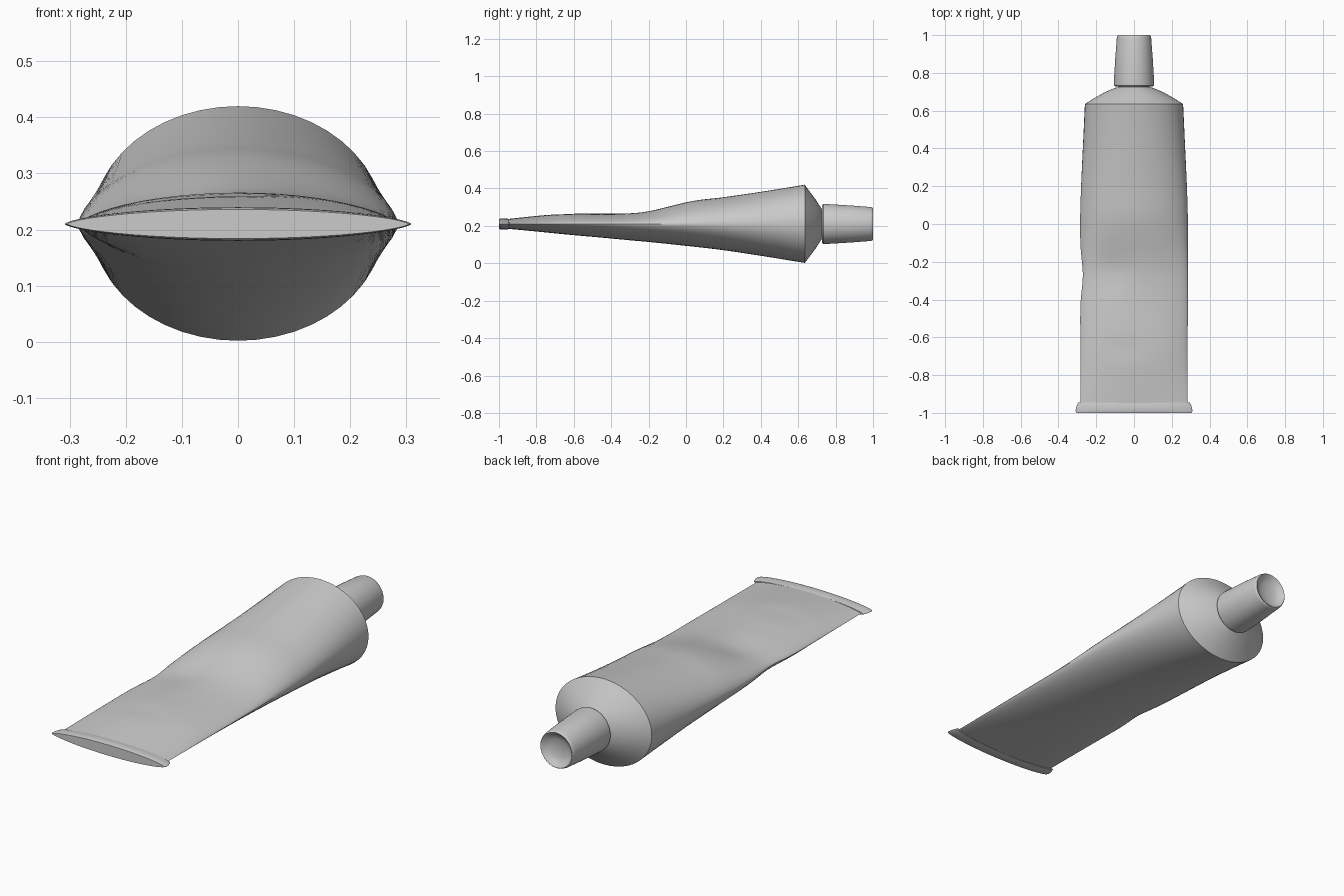
import bpy, bmesh
from math import sin, cos, pi, exp, radians

if "Cube" in bpy.data.objects:
    bpy.data.objects.remove(bpy.data.objects["Cube"])

CZ = 0.21      # height of the tube axis
SIDES = 48


def section(y, w, up, down, p):
    """Closed section: p=1 is an ellipse, larger p a pointed lens."""
    pts = []
    for i in range(SIDES):
        a = 2 * pi * i / SIDES
        s = sin(a)
        h = abs(s) ** p
        pts.append([w * cos(a), y, CZ + (up * h if s >= 0 else -down * h)])
    return pts


def loft(name, rings, angle=35):
    bm = bmesh.new()
    loops = [[bm.verts.new(c) for c in r] for r in rings]
    for a, b in zip(loops, loops[1:]):
        for i in range(SIDES):
            j = (i + 1) % SIDES
            bm.faces.new((a[i], a[j], b[j], b[i]))
    bm.faces.new(loops[0])
    bm.faces.new(loops[-1])
    bmesh.ops.recalc_face_normals(bm, faces=bm.faces)
    me = bpy.data.meshes.new(name)
    bm.to_mesh(me)
    bm.free()
    ob = bpy.data.objects.new(name, me)
    bpy.context.collection.objects.link(ob)
    bpy.ops.object.select_all(action='DESELECT')
    ob.select_set(True)
    bpy.context.view_layer.objects.active = ob
    bpy.ops.object.shade_smooth_by_angle(angle=radians(angle))
    return ob


def spline(keys, steps):
    """Catmull-Rom through the station tuples."""
    out = []
    k = [keys[0]] + keys + [keys[-1]]
    for n in range(1, len(k) - 2):
        p0, p1, p2, p3 = k[n - 1:n + 3]
        for s in range(steps):
            t = s / steps
            out.append([0.5 * (2 * b + (c - a) * t + (2 * a - 5 * b + 4 * c - d) * t * t
                               + (3 * b - a - 3 * c + d) * t ** 3)
                        for a, b, c, d in zip(p0, p1, p2, p3)])
    out.append(list(keys[-1]))
    return out


def bump(v, centre, width):
    return exp(-((v - centre) / width) ** 2)


# Squeezed body: y, half width, height above axis, depth below axis, pointedness
stations = [
    (-0.96, 0.283, 0.026, 0.025, 1.5),
    (-0.80, 0.284, 0.043, 0.040, 1.45),
    (-0.65, 0.284, 0.056, 0.055, 1.4),
    (-0.45, 0.285, 0.055, 0.073, 1.35),
    (-0.30, 0.285, 0.058, 0.087, 1.3),
    (-0.18, 0.285, 0.073, 0.098, 1.25),
    (0.03, 0.285, 0.122, 0.120, 1.2),
    (0.20, 0.280, 0.143, 0.140, 1.13),
    (0.42, 0.270, 0.175, 0.173, 1.06),
    (0.635, 0.260, 0.210, 0.208, 1.0),
]
rings = []
for y, w, up, down, p in spline(stations, 5):
    ring = section(y, w, up, down, p)
    for c in ring:
        # Finger dents: left side pushed in and lowered
        if c[0] < 0:
            side = -c[0] / w
            c[0] += 0.014 * side * bump(y, -0.27, 0.11)
        if c[2] > CZ:
            f = (c[2] - CZ) / up
            c[2] -= 0.014 * f * bump(c[0], -0.13, 0.09) * bump(y, -0.24, 0.12)
            c[2] -= 0.006 * f * bump(c[0], -0.06, 0.12) * bump(y, -0.66, 0.06)
    rings.append(ring)

# Shoulder and neck close the body
for y, w, h in [(0.665, 0.213, 0.168), (0.695, 0.160, 0.128),
                (0.718, 0.108, 0.092), (0.726, 0.082, 0.080), (0.76, 0.080, 0.080)]:
    rings.append(section(y, w, h, h, 1.0))
loft("tube_body", rings)

# Crimped flat end
loft("crimped_end", [section(y, w, h, h, 1.3) for y, w, h in [
    (-0.945, 0.286, 0.022), (-0.946, 0.296, 0.027), (-0.955, 0.301, 0.029),
    (-0.975, 0.308, 0.030), (-0.992, 0.309, 0.029), (-1.0, 0.304, 0.026)]])

# Tapered cap with a dished end
loft("cap", [section(y, r, r, r, 1.0) for y, r in [
    (0.728, 0.080), (0.728, 0.100), (0.734, 0.106), (0.748, 0.107),
    (0.88, 0.099), (0.985, 0.091), (0.997, 0.088), (1.0, 0.085), (0.997, 0.079),
    (0.985, 0.068), (0.977, 0.045), (0.973, 0.015)]])
